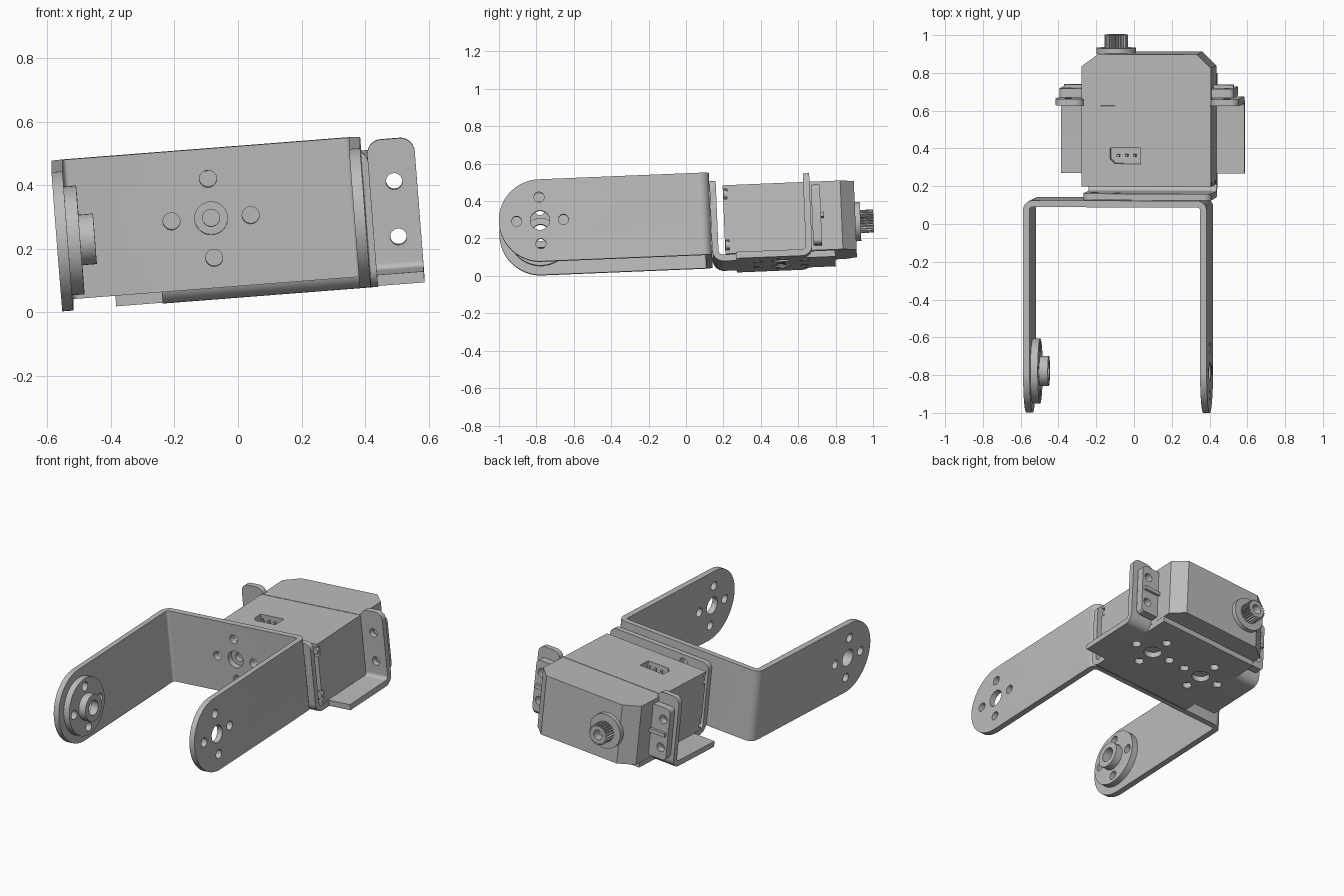
import bpy, bmesh, math
from mathutils import Matrix, Vector

if "Cube" in bpy.data.objects:
    bpy.data.objects.remove(bpy.data.objects["Cube"], do_unlink=True)

grey = bpy.data.materials.new("plain_grey")
grey.use_nodes = True
grey.diffuse_color = (0.5, 0.5, 0.5, 1)
grey.node_tree.nodes["Principled BSDF"].inputs["Base Color"].default_value = (0.5, 0.5, 0.5, 1)

# The whole assembly rests tilted
TILT = (Matrix.Translation((0, 0, 0.298)) @ Matrix.Rotation(math.radians(2.35), 4, 'X')
        @ Matrix.Rotation(math.radians(-4.45), 4, 'Y'))
parts = []


def rounded(points, steps=6):
    """Outline from (u, v, radius) corners."""
    out = []
    for i, (u, v, r) in enumerate(points):
        p = Vector((u, v))
        if r == 0:
            out.append(p)
            continue
        a = (Vector(points[i - 1][:2]) - p).normalized()
        b = (Vector(points[(i + 1) % len(points)][:2]) - p).normalized()
        half = a.angle(b) / 2
        centre = p + (a + b).normalized() * r / math.sin(half)
        start, end = p + a * r / math.tan(half), p + b * r / math.tan(half)
        s, e = start - centre, end - centre
        for k in range(steps + 1):
            out.append(centre + s.lerp(e, k / steps).normalized() * r)
    return out


def circle(u, v, r, n=32):
    return [Vector((u + r * math.cos(math.tau * k / n), v + r * math.sin(math.tau * k / n)))
            for k in range(n)]


def prism(name, outline, axis, low, high):
    """Extrude a flat outline along an axis."""
    place = {'x': lambda p, w: (w, p.x, p.y), 'y': lambda p, w: (p.x, w, p.y),
             'z': lambda p, w: (p.x, p.y, w)}[axis]
    bm = bmesh.new()
    face = bm.faces.new([bm.verts.new(place(p, low)) for p in outline])
    top = bmesh.ops.extrude_face_region(bm, geom=[face])
    shift = Vector(place(Vector((0, 0)), high - low))
    bmesh.ops.translate(bm, vec=shift, verts=[g for g in top["geom"] if isinstance(g, bmesh.types.BMVert)])
    bmesh.ops.recalc_face_normals(bm, faces=bm.faces)
    mesh = bpy.data.meshes.new(name)
    bm.to_mesh(mesh)
    bm.free()
    mesh.materials.append(grey)
    obj = bpy.data.objects.new(name, mesh)
    bpy.context.collection.objects.link(obj)
    parts.append(obj)
    return obj


def box(name, x0, x1, y0, y1, z0, z1):
    return prism(name, rounded([(x0, y0, 0), (x1, y0, 0), (x1, y1, 0), (x0, y1, 0)]), 'z', z0, z1)


def carve(obj, cutters, operation='DIFFERENCE'):
    """Apply booleans and remove the cutters."""
    for cutter in cutters:
        mod = obj.modifiers.new("cut", 'BOOLEAN')
        mod.operation, mod.object, mod.solver = operation, cutter, 'EXACT'
    bpy.context.view_layer.update()
    graph = bpy.context.evaluated_depsgraph_get()
    mesh = bpy.data.meshes.new_from_object(obj.evaluated_get(graph))
    obj.modifiers.clear()
    obj.data = mesh
    for cutter in cutters:
        parts.remove(cutter)
        bpy.data.objects.remove(cutter, do_unlink=True)


def hole_group(u, v, axis, low, high, middle=0.052, ring=0.125):
    """Centre hole with four small holes around it."""
    spots = [(u, v, middle)] + [(u + ring * i, v + ring * j, 0.027)
                                for i, j in ((1, 0), (-1, 0), (0, 1), (0, -1))]
    return [prism("cutter", circle(*s), axis, low, high) for s in spots]


# Long fork bracket: bent strip with round arm ends
L, R, BACK, T, PIVOT, H = -0.572, 0.403, 0.132, 0.035, -0.78, 0.22
fork = prism("fork_bracket", rounded([
    (L, -1.1, 0), (L, BACK, 0.05), (R, BACK, 0.05), (R, -1.1, 0),
    (R - T, -1.1, 0), (R - T, BACK - T, 0.015), (L + T, BACK - T, 0.015), (L + T, -1.1, 0)]),
    'z', -H, H)
arm_side = prism("cutter", rounded([
    (PIVOT - H, -H, H), (0.3, -H, 0), (0.3, H, 0), (PIVOT - H, H, H)], 20), 'x', -1, 1)
carve(fork, [arm_side], 'INTERSECT')
carve(fork, hole_group(PIVOT, 0, 'x', -1, 1) + hole_group(-0.085, 0, 'y', 0, 0.3))

# Pivot disc and hub inside the right arm
disc = prism("pivot_disc", circle(PIVOT, 0, 0.172, 48), 'x', L + T, -0.498)
carve(disc, hole_group(PIVOT, 0, 'x', -1, 0))
hub = prism("pivot_hub", circle(PIVOT, 0, 0.08), 'x', -0.5, -0.452)
carve(hub, [prism("cutter", circle(PIVOT, 0, 0.045), 'x', -1, 0)])

# Motor bracket: upright wall bent into a floor plate
FLOOR, TOP = -0.26, -0.225
plate = prism("motor_bracket", rounded([
    (0.133, 0.175, 0), (0.133, FLOOR, 0.06), (0.79, FLOOR, 0), (0.79, TOP, 0),
    (0.167, TOP, 0.025), (0.167, 0.175, 0)]), 'x', -0.258, 0.422)
carve(plate, [prism("cutter", rounded([
    (-0.258, -0.5, 0), (0.422, -0.5, 0), (0.422, 0.175, 0.04), (-0.258, 0.175, 0.04)]),
    'y', 0, 1)], 'INTERSECT')
cuts = hole_group(-0.085, 0, 'y', 0, 0.2, 0.027)
for x in (-0.1, 0.265):
    cuts += hole_group(x, 0.5, 'z', -0.4, -0.2)
carve(plate, cuts)

# Ears of the motor bracket and motor flanges, drilled together
MID, MZ = 0.076, -0.038


def drill(side):
    return [prism("cutter", circle(MID + side * 0.421, MZ + dz, 0.026, 24), 'y', 0.55, 0.9)
            for dz in (-0.0875, 0.0875)]


for side, label in ((-1, "right"), (1, "left")):
    x0, x1 = sorted((0.082 + side * 0.337, 0.082 + side * 0.487))
    ear = prism(label + "_ear", rounded([
        (0.26, FLOOR, 0), (0.668, FLOOR, 0.055), (0.668, 0.184, 0), (0.634, 0.184, 0),
        (0.634, TOP, 0.02), (0.26, TOP, 0)]), 'x', x0, x1)
    carve(ear, [prism("cutter", rounded([
        (x0, -0.4, 0), (x1, -0.4, 0), (x1, 0.184, 0.045), (x0, 0.184, 0.045)]),
        'y', 0, 1)], 'INTERSECT')
    carve(ear, drill(side))
    x0, x1 = sorted((MID + side * 0.33, MID + side * 0.463))
    flange = prism(label + "_motor_flange", rounded([
        (x0, MZ - 0.16, 0.025), (x1, MZ - 0.16, 0.025), (x1, MZ + 0.16, 0.025),
        (x0, MZ + 0.16, 0.025)]), 'y', 0.675, 0.722)
    carve(flange, drill(side))
    x0, x1 = sorted((MID + side * 0.34, MID + side * 0.45))
    box(label + "_flange_rib", x0, x1, 0.72, 0.738, MZ - 0.012, MZ + 0.012)

# Motor case with sloped back corners
X0, X1, Y0, Y1, Z0, Z1 = -0.268, 0.42, 0.203, 0.905, -0.222, 0.146
case = prism("motor_case", rounded([
    (X0, Y0, 0), (X1, Y0, 0), (X1, 0.632, 0), (X0, 0.632, 0)]), 'z', Z0, Z1)
cap = prism("motor_cap", rounded([
    (X0, 0.636, 0), (X1, 0.636, 0), (X1, 0.832, 0), (0.345, Y1, 0), (-0.18, Y1, 0),
    (X0, 0.84, 0)]), 'z', Z0, Z1)
box("case_seam", X0 + 0.006, X1 - 0.006, 0.63, 0.638, Z0 + 0.006, Z1 - 0.006)

# Plug socket in the top and notches for the case screws
notches = [prism("cutter", rounded([
    (-0.115, 0.35, 0), (-0.09, 0.325, 0), (0.047, 0.325, 0), (0.047, 0.408, 0),
    (-0.115, 0.408, 0)]), 'z', 0.08, 0.3)]
for x, sx in ((X0, -1), (X1, 1)):
    for z, sz in ((Z0, -1), (Z1, 1)):
        a, b = sorted((x - sx * 0.05, x + sx * 0.02))
        c, d = sorted((z - sz * 0.075, z - sz * 0.02))
        notches.append(box("cutter", a, b, 0.15, 0.225, c, d))
        prism("case_screw", circle(x - sx * 0.024, z - sz * 0.0475, 0.022, 20), 'y', 0.205, 0.23)
carve(case, notches)
for k in range(3):
    x = -0.074 + k * 0.043
    box("socket_pin", x - 0.007, x + 0.007, 0.36, 0.374, 0.075, 0.14)

# Output shaft with a toothed end
SHAFT = -0.098
prism("shaft_collar", circle(SHAFT, MZ, 0.105, 40), 'y', 0.9, 0.932)
teeth = [Vector((SHAFT, MZ)) + Vector((math.cos(t), math.sin(t))) * (0.062 if k % 4 < 2 else 0.052)
         for k in range(96) for t in [math.tau * k / 96]]
spline = prism("output_spline", teeth, 'y', 0.93, 1.002)
carve(spline, [prism("cutter", circle(SHAFT, MZ, 0.03, 24), 'y', 0.95, 1.1)])

# Shade and tilt every part
for obj in parts:
    obj.data.transform(TILT)
    bpy.ops.object.select_all(action='DESELECT')
    obj.select_set(True)
    bpy.context.view_layer.objects.active = obj
    bpy.ops.object.shade_smooth_by_angle(angle=math.radians(30))
